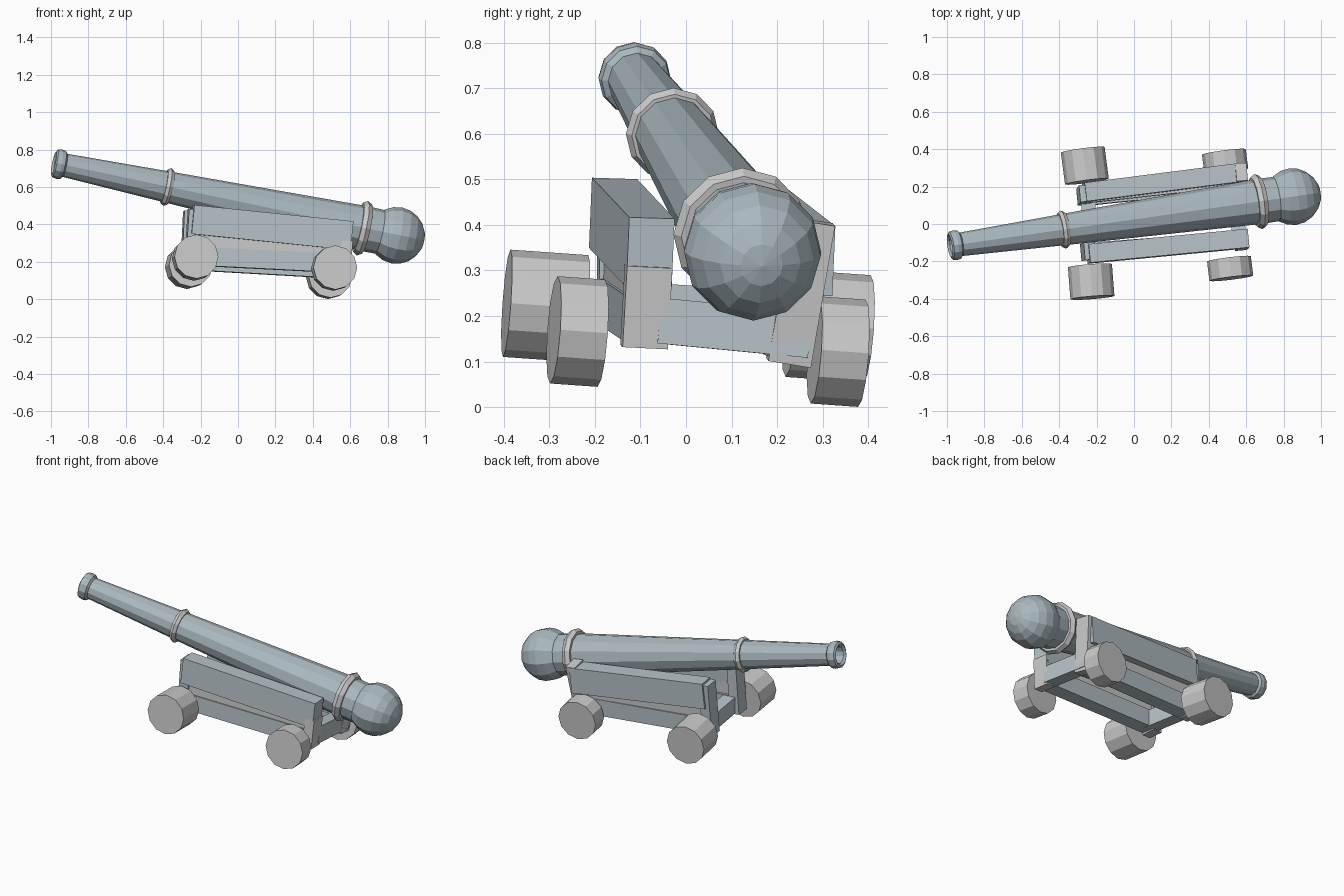
import bpy, bmesh, math
from mathutils import Vector, Matrix

if "Cube" in bpy.data.objects:
    bpy.data.objects.remove(bpy.data.objects["Cube"])


def material(name, rgb):
    m = bpy.data.materials.new(name)
    m.diffuse_color = (*rgb, 1)
    m.use_nodes = True
    m.node_tree.nodes["Principled BSDF"].inputs["Base Color"].default_value = m.diffuse_color
    return m


IRON = material("iron", (0.40, 0.48, 0.52))
PALE = material("pale_metal", (0.72, 0.74, 0.73))
GREY = material("grey_wood", (0.52, 0.52, 0.52))
BLUE = material("blue_wood", (0.48, 0.55, 0.59))


def frame(origin, z_axis, hint):
    z = Vector(z_axis).normalized()
    x = Vector(hint).cross(z).normalized()
    y = z.cross(x)
    return Matrix.Translation(origin) @ Matrix((x, y, z)).transposed().to_4x4()


def finish(name, bm, matrix, mat):
    bmesh.ops.recalc_face_normals(bm, faces=bm.faces)
    me = bpy.data.meshes.new(name)
    bm.to_mesh(me)
    bm.free()
    ob = bpy.data.objects.new(name, me)
    ob.matrix_world = matrix
    me.materials.append(mat)
    bpy.context.collection.objects.link(ob)
    return ob


def lathe(name, profile, matrix, mat, sides=12, closed=False):
    # Spin (radius, height) points around local z
    bm = bmesh.new()
    rings = [[bm.verts.new((r * math.cos(2 * math.pi * i / sides),
                            r * math.sin(2 * math.pi * i / sides), z))
              for i in range(sides)] for r, z in profile]
    pairs = list(zip(rings, rings[1:]))
    if closed:
        pairs.append((rings[-1], rings[0]))
    for a, b in pairs:
        for i in range(sides):
            j = (i + 1) % sides
            bm.faces.new((a[i], a[j], b[j], b[i]))
    if not closed:
        bm.faces.new(rings[0])
        bm.faces.new(rings[-1])
    return finish(name, bm, matrix, mat)


def beam(name, p0, p1, w, h, mat, up=(0.08, 0.04, 1)):
    # Box running from p0 to p1
    p0, p1 = Vector(p0), Vector(p1)
    bm = bmesh.new()
    bmesh.ops.create_cube(bm, size=1)
    bmesh.ops.scale(bm, vec=(w, h, (p1 - p0).length), verts=bm.verts)
    return finish(name, bm, frame((p0 + p1) / 2, p1 - p0, up), mat)


# Barrel: tapered tube with flared lip and bore
BALL = Vector((0.848, 0.146, 0.341))
AXIS = Vector((-0.97, -0.115, 0.725)) - BALL
gun = frame(BALL, AXIS, (0, 0, 1))
lathe("barrel", [(0.118, 0.02), (0.121, 0.18), (0.084, 1.26), (0.063, 1.83),
                 (0.076, 1.84), (0.080, 1.86), (0.076, 1.885), (0.062, 1.892),
                 (0.050, 1.88), (0.047, 1.70)], gun, IRON)

# Breech ball
bm = bmesh.new()
bmesh.ops.create_uvsphere(bm, u_segments=12, v_segments=10, radius=0.152)
finish("breech_ball", bm, gun, IRON)

# Barrel bands
for name, s, r, t in (("rear_band", 0.188, 0.121, 0.028),
                      ("front_band", 1.265, 0.082, 0.021)):
    prof = [(r + t * math.cos(k * math.pi / 3), s + t * math.sin(k * math.pi / 3))
            for k in range(6)]
    lathe(name, prof, gun, PALE, closed=True)

# Carriage sides: upper cheek, middle plank, lower rail, end posts
beam("right_cheek", (-0.245, -0.160, 0.425), (0.605, -0.078, 0.338), 0.10, 0.155, BLUE)
beam("left_cheek", (-0.265, 0.168, 0.405), (0.575, 0.275, 0.322), 0.10, 0.155, BLUE)
beam("right_plank", (-0.22, -0.145, 0.315), (0.56, -0.085, 0.265), 0.07, 0.09, GREY)
beam("left_plank", (-0.24, 0.148, 0.292), (0.55, 0.235, 0.235), 0.07, 0.09, GREY)
beam("right_rail", (-0.22, -0.145, 0.230), (0.56, -0.085, 0.190), 0.09, 0.10, BLUE)
beam("left_rail", (-0.24, 0.145, 0.205), (0.55, 0.225, 0.160), 0.09, 0.10, BLUE)
along = (1, 0.09, -0.07)
beam("right_rear_post", (0.565, -0.092, 0.132), (0.58, -0.082, 0.31), 0.10, 0.06, PALE, along)
beam("left_rear_post", (0.545, 0.225, 0.097), (0.575, 0.278, 0.408), 0.095, 0.06, PALE, along)
beam("right_front_post", (-0.255, -0.150, 0.17), (-0.235, -0.145, 0.48), 0.09, 0.06, BLUE, along)
beam("left_front_post", (-0.275, 0.145, 0.15), (-0.26, 0.165, 0.47), 0.09, 0.06, BLUE, along)

# Cross beams
beam("rear_crossbeam", (0.56, -0.06, 0.190), (0.54, 0.27, 0.158), 0.075, 0.10, BLUE, (0, 0, 1))
beam("front_crossbeam", (-0.22, -0.18, 0.230), (-0.25, 0.17, 0.205), 0.075, 0.10, BLUE, (0, 0, 1))

# Wheels: wide front pair, narrow rear pair
for name, pos, width, yaw in (
        ("front_right_wheel", (-0.229, -0.308, 0.222), 0.172, 4.5),
        ("front_left_wheel", (-0.263, 0.312, 0.178), 0.172, 7.5),
        ("rear_right_wheel", (0.514, -0.238, 0.166), 0.105, 7.0),
        ("rear_left_wheel", (0.487, 0.334, 0.122), 0.105, 7.5)):
    a = math.radians(yaw)
    m = frame(pos, (-math.sin(a), math.cos(a), -0.07), (0, 0, 1))
    lathe(name, [(0.118, -width / 2), (0.118, width / 2)], m, GREY)
